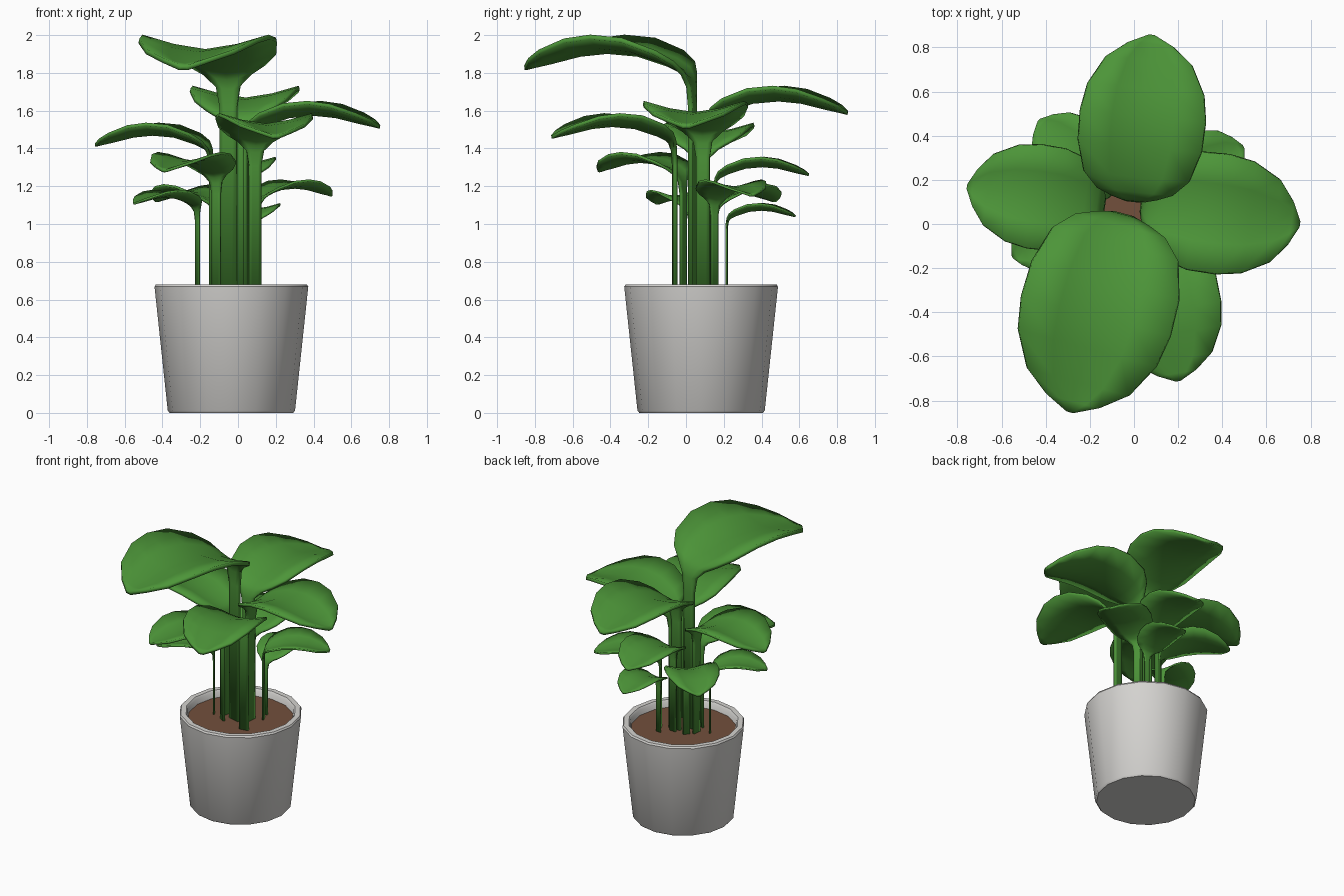
import bpy, bmesh, math
from mathutils import Vector

if "Cube" in bpy.data.objects:
    bpy.data.objects.remove(bpy.data.objects["Cube"])


def material(name, rgb):
    m = bpy.data.materials.new(name)
    m.diffuse_color = (*rgb, 1)
    m.use_nodes = True
    m.node_tree.nodes["Principled BSDF"].inputs["Base Color"].default_value = m.diffuse_color
    return m


GREEN = material("leaf green", (0.073, 0.30, 0.04))
WHITE = material("pot white", (0.66, 0.65, 0.63))
BROWN = material("soil brown", (0.17, 0.08, 0.045))


def finish(bm, name, mat, angle):
    bmesh.ops.recalc_face_normals(bm, faces=bm.faces)
    me = bpy.data.meshes.new(name)
    bm.to_mesh(me)
    bm.free()
    me.materials.append(mat)
    ob = bpy.data.objects.new(name, me)
    bpy.context.collection.objects.link(ob)
    bpy.ops.object.select_all(action='DESELECT')
    ob.select_set(True)
    bpy.context.view_layer.objects.active = ob
    bpy.ops.object.shade_smooth_by_angle(angle=math.radians(angle))
    return ob


def lathe(name, profile, mat, sides=16, centre=(-0.035, 0.08)):
    """Turn a (radius, z) profile, closing both ends with flat caps."""
    bm = bmesh.new()
    rings = []
    for r, z in profile:
        rings.append([bm.verts.new((centre[0] + r * math.cos(2 * math.pi * i / sides),
                                    centre[1] + r * math.sin(2 * math.pi * i / sides), z))
                      for i in range(sides)])
    for a, b in zip(rings, rings[1:]):
        for i in range(sides):
            j = (i + 1) % sides
            bm.faces.new((a[i], a[j], b[j], b[i]))
    bm.faces.new(rings[0])
    bm.faces.new(rings[-1])
    return finish(bm, name, mat, 35)


# Pot with bevelled rim, and the soil inside it
lathe("pot", [(0.327, 0), (0.337, 0.012), (0.407, 0.668), (0.40, 0.68),
              (0.365, 0.68), (0.355, 0.668), (0.345, 0.59)], WHITE)
lathe("soil", [(0.34, 0.60), (0.35, 0.63)], BROWN)

# Leaf rows for the largest leaf: distance out, height below crest, half width
ROWS = [(0, -0.30, 0.045), (0.005, -0.20, 0.065), (0.02, -0.145, 0.13),
        (0.05, -0.11, 0.215), (0.13, -0.07, 0.295), (0.30, -0.015, 0.345),
        (0.47, 0, 0.35), (0.62, -0.015, 0.325), (0.78, -0.055, 0.24),
        (0.87, -0.075, 0.125), (0.92, -0.087, 0.02)]
LIFT = 0.22
ACROSS = (-1, -0.5, 0, 0.5, 1)


def leaf(name, base, tip, top):
    """Flat upright stalk that bends over into a folded oval blade."""
    base, tip = Vector(base), Vector(tip)
    out = tip - base
    s = out.length / 0.92
    out.normalize()
    side = Vector((-out.y, out.x))
    crest = top - (LIFT * 0.35 + 0.01) * s
    rows = [(0, 0.60, 0.045 * s)]
    rows += [(u * s, crest + dz * s, hw * s) for u, dz, hw in ROWS]
    bm = bmesh.new()
    grid = []
    for u, z, hw in rows:
        row = []
        for t in ACROSS:
            p = base + out * u + side * (hw * t)
            rise = LIFT * hw * abs(t) ** 1.5 if hw > 0.06 * s else 0
            row.append(bm.verts.new((p.x, p.y, z + rise)))
        grid.append(row)
    for a, b in zip(grid, grid[1:]):
        for i in range(len(ACROSS) - 1):
            bm.faces.new((a[i], a[i + 1], b[i + 1], b[i]))
    ob = finish(bm, name, GREEN, 50)
    mod = ob.modifiers.new("thickness", 'SOLIDIFY')
    mod.thickness = 0.026 * s
    mod.offset = 0


# Upper tier
leaf("leaf_front_top", (-0.05, 0.035), (-0.29, -0.85), 2.0)
leaf("leaf_back_upper", (0.0, 0.11), (0.08, 0.855), 1.73)
leaf("leaf_right_upper", (0.04, 0.09), (0.75, 0.0), 1.65)
leaf("leaf_front_right", (0.09, -0.06), (0.20, -0.71), 1.585)
leaf("leaf_left_upper", (-0.14, 0.08), (-0.755, 0.17), 1.535)
# Lower tier
leaf("leaf_front_left", (-0.115, -0.015), (-0.39, -0.46), 1.38)
leaf("leaf_back_middle", (0.0, 0.15), (0.02, 0.65), 1.355)
leaf("leaf_right_lower", (0.10, 0.15), (0.495, 0.35), 1.235)
leaf("leaf_back_left", (-0.10, 0.14), (-0.43, 0.47), 1.21)
leaf("leaf_left_lower", (-0.215, 0.03), (-0.55, -0.15), 1.18)
leaf("leaf_back_lower", (0.07, 0.215), (0.10, 0.58), 1.11)
